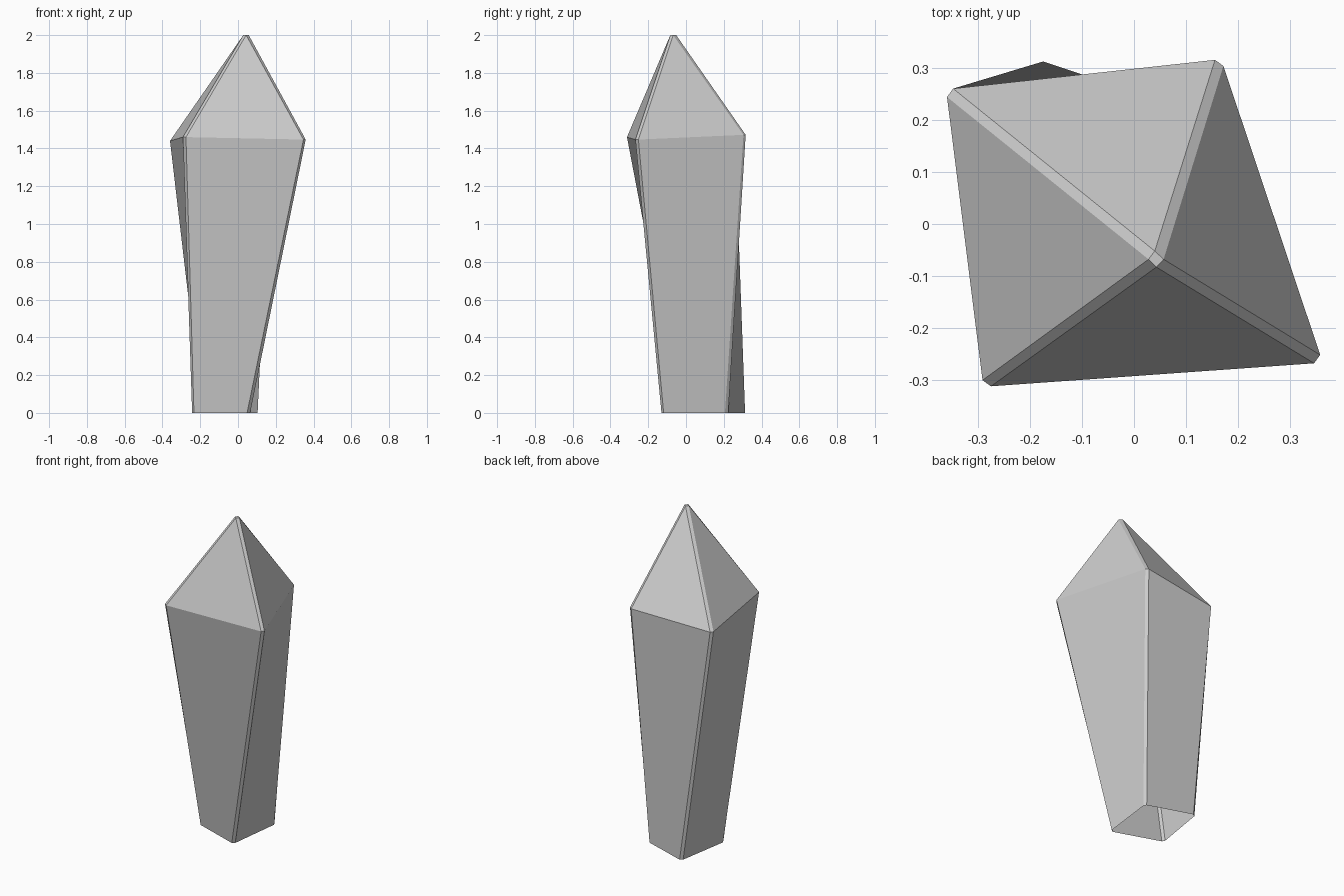
import bpy, bmesh
from mathutils import Vector

if "Cube" in bpy.data.objects:
    bpy.data.objects.remove(bpy.data.objects["Cube"])

# Corner centres, counter-clockwise seen from above: front-left, front-right, back-right, back-left
base = [(-0.238, -0.025, 0), (0.056, -0.124, 0), (0.099, 0.215, 0), (-0.183, 0.307, 0)]
rim = [(-0.2835, -0.3065, 1.46), (0.3525, -0.26, 1.447), (0.164, 0.31, 1.472), (-0.354, 0.2525, 1.44)]
# One tip point per facet: front, right, back, left
tip = [(0.043, -0.083, 2), (0.057, -0.068, 2), (0.04, -0.052, 2), (0.028, -0.068, 2)]
HALF_BEVEL = 0.01


def split_corners(bm, corners):
    """Turn each corner into a pair of vertices, the ends of its narrow bevel."""
    pairs = []
    for i, p in enumerate(corners):
        t = Vector(corners[(i + 1) % 4]) - Vector(corners[i - 1])
        t.z = 0
        t = t.normalized() * HALF_BEVEL
        pairs.append((bm.verts.new(Vector(p) - t), bm.verts.new(Vector(p) + t)))
    return pairs


bm = bmesh.new()
low, mid = split_corners(bm, base), split_corners(bm, rim)
top = [bm.verts.new(p) for p in tip]

for i in range(4):
    j = (i + 1) % 4
    # Shaft: bevel strip and broad facet
    bm.faces.new((low[i][0], low[i][1], mid[i][1], mid[i][0]))
    bm.faces.new((low[i][1], low[j][0], mid[j][0], mid[i][1]))
    # Point: bevel strip and triangular facet
    bm.faces.new((mid[i][0], mid[i][1], top[i], top[i - 1]))
    bm.faces.new((mid[i][1], mid[j][0], top[i]))
bm.faces.new(top)  # tiny flat tip; the underside stays open

# Crystal object
mesh = bpy.data.meshes.new("crystal")
bm.to_mesh(mesh)
bm.free()
crystal = bpy.data.objects.new("crystal", mesh)
bpy.context.collection.objects.link(crystal)
